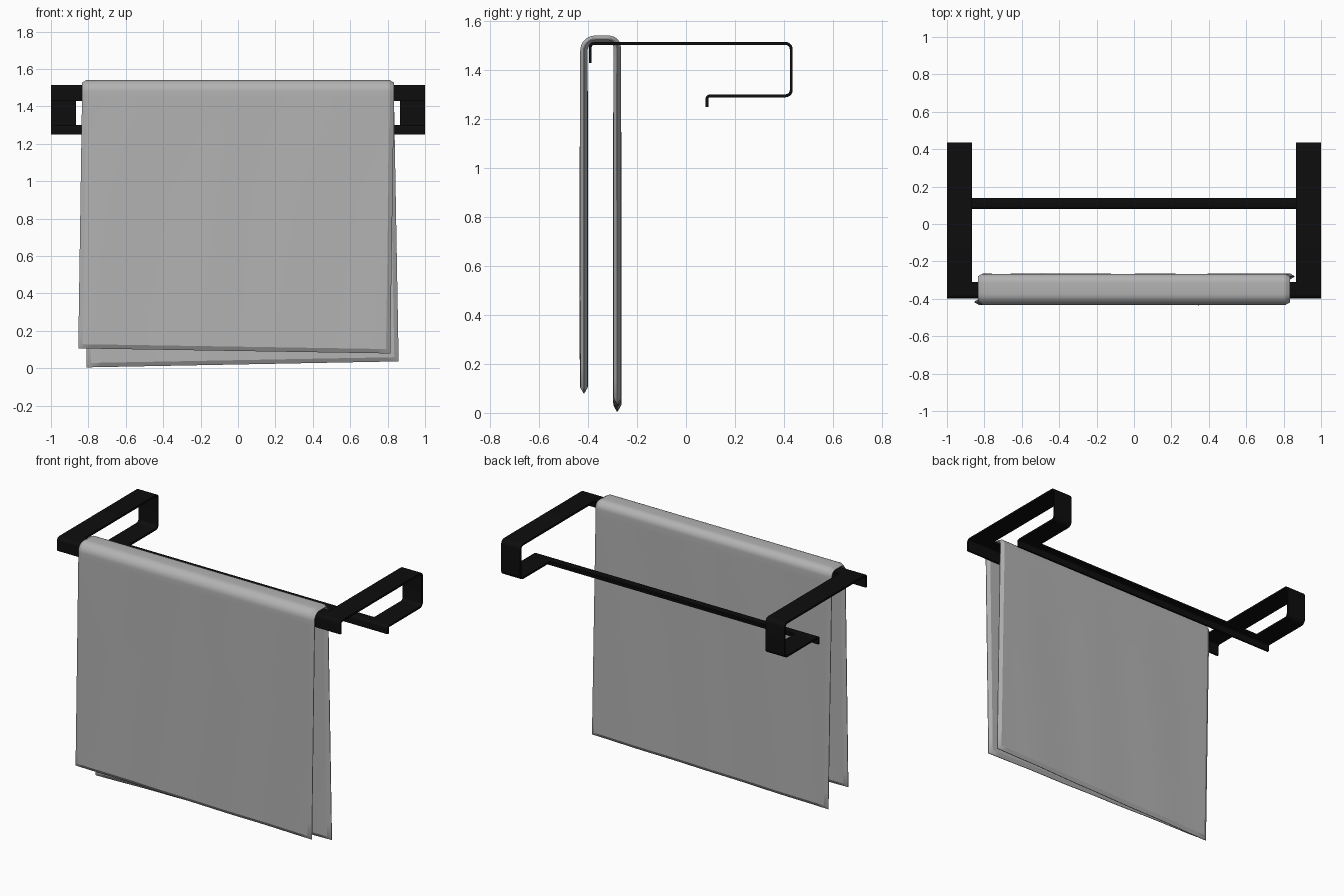
import bpy, bmesh, math
from mathutils import Vector

if "Cube" in bpy.data.objects:
    bpy.data.objects.remove(bpy.data.objects["Cube"])


def material(name, rgb):
    m = bpy.data.materials.new(name)
    m.diffuse_color = (*rgb, 1)
    m.use_nodes = True
    m.node_tree.nodes["Principled BSDF"].inputs["Base Color"].default_value = m.diffuse_color
    return m


BLACK = material("black metal", (0.004, 0.004, 0.004))
GREY = material("grey cloth", (0.45, 0.45, 0.45))


def rounded(corners, segs=6):
    """Polyline of (y, z, radius) with its corners rounded."""
    out = []
    for i, (y, z, r) in enumerate(corners):
        p = Vector((y, z))
        if i in (0, len(corners) - 1):
            out.append(p)
            continue
        a = (Vector(corners[i - 1][:2]) - p).normalized()
        b = (Vector(corners[i + 1][:2]) - p).normalized()
        c = p + (a + b) * r
        for k in range(segs + 1):
            t = math.pi / 2 * k / segs
            out.append(c - b * r * math.cos(t) - a * r * math.sin(t))
    return out


def normals(path):
    """Left-hand normal at each path point."""
    res = []
    for i in range(len(path)):
        d = path[min(i + 1, len(path) - 1)] - path[max(i - 1, 0)]
        d.normalize()
        res.append(Vector((-d.y, d.x)))
    return res


def finish(name, bm, mat, angle):
    bmesh.ops.recalc_face_normals(bm, faces=bm.faces)
    me = bpy.data.meshes.new(name)
    bm.to_mesh(me)
    bm.free()
    me.materials.append(mat)
    ob = bpy.data.objects.new(name, me)
    bpy.context.collection.objects.link(ob)
    bpy.ops.object.select_all(action='DESELECT')
    ob.select_set(True)
    bpy.context.view_layer.objects.active = ob
    bpy.ops.object.shade_smooth_by_angle(angle=math.radians(angle))
    return ob


def strip(name, corners, x0, x1, th=0.012):
    """Bent sheet-metal strip extruded along x."""
    path = rounded(corners)
    nor = normals(path)
    loop = [p + n * th / 2 for p, n in zip(path, nor)]
    loop += [p - n * th / 2 for p, n in reversed(list(zip(path, nor)))]
    n = len(path)
    bm = bmesh.new()
    A, B = [[bm.verts.new((x, p.x, p.y)) for p in loop] for x in (x0, x1)]
    m = len(loop)
    for i in range(m):
        j = (i + 1) % m
        bm.faces.new((A[i], A[j], B[j], B[i]))
    for V in (A, B):
        for i in range(n - 1):
            bm.faces.new((V[i], V[i + 1], V[m - 2 - i], V[m - 1 - i]))
    return finish(name, bm, BLACK, 30)


# Rack: two end brackets, front bar and lower rear bar
front_lip = [(-0.391, 1.43, 0), (-0.391, 1.509, 0.015)]
rear_lip = [(0.086, 1.295, 0.012), (0.086, 1.249, 0)]
full = front_lip + [(0.43, 1.509, 0.024), (0.43, 1.295, 0.024)] + rear_lip
strip("left_bracket", full, -1, -0.865)
strip("right_bracket", full, 0.865, 1)
strip("front_bar", front_lip + [(-0.31, 1.509, 0)], -0.865, 0.865)
strip("lower_rear_bar", [(0.138, 1.295, 0)] + rear_lip, -0.865, 0.865)

# Towel: padded sheet draped over the front bar, with a thin tapered hem
W, HEM, HALF = 0.834, 0.023, 0.015
FZ, BZ, TOP = 0.093, 0.021, 1.45
core = rounded([(-0.417, TOP, 0), (-0.417, 1.526, 0.046),
                (-0.281, 1.526, 0.034), (-0.281, TOP, 0)], 8)


def hang(y, zb):
    n = 16
    z0 = zb + HEM
    zs = [zb] + [z0 + (TOP - z0) * i / n for i in range(n)]
    return [Vector((y, z)) for z in zs]


path = hang(-0.417, FZ) + core + hang(-0.281, BZ)[::-1]
nor = normals(path)
N, COLS = len(path), 32
xs = [-W] + [(-1 + 2 * i / COLS) * (W - HEM) for i in range(COLS + 1)] + [W]
M = len(xs)
bm = bmesh.new()
grids = []
for side in (1, -1):
    grid = []
    for i, (p, n) in enumerate(zip(path, nor)):
        front = p.x < -0.35
        zb = FZ if front else BZ
        t = max(0, min(1, (TOP - p.y) / (TOP - zb)))
        row = []
        for j, x in enumerate(xs):
            rim = i in (0, N - 1) or j in (0, M - 1)
            q = p + n * side * HALF * (0.12 if rim else 1)
            # soft vertical folds, sideways swing and sloping lower edges
            wave = 0.0025 * math.sin(9 * x + 1 + 2 * t) * math.sin(4 * x) * min(1, 3 * t)
            swing = -0.02 * t if front else 0.025 * t
            tilt = (-0.0135 if front else 0.016) * t * x / W
            row.append(bm.verts.new((x + swing, q.x + wave, q.y + tilt)))
        grid.append(row)
    for i in range(N - 1):
        for j in range(M - 1):
            bm.faces.new((grid[i][j], grid[i][j + 1],
                          grid[i + 1][j + 1], grid[i + 1][j]))
    grids.append(grid)


def border(g):
    return (g[0][:-1] + [r[-1] for r in g[:-1]]
            + g[-1][:0:-1] + [r[0] for r in g[:0:-1]])


A, B = border(grids[0]), border(grids[1])
for i in range(len(A)):
    j = (i + 1) % len(A)
    bm.faces.new((A[i], A[j], B[j], B[i]))
finish("towel", bm, GREY, 28)
